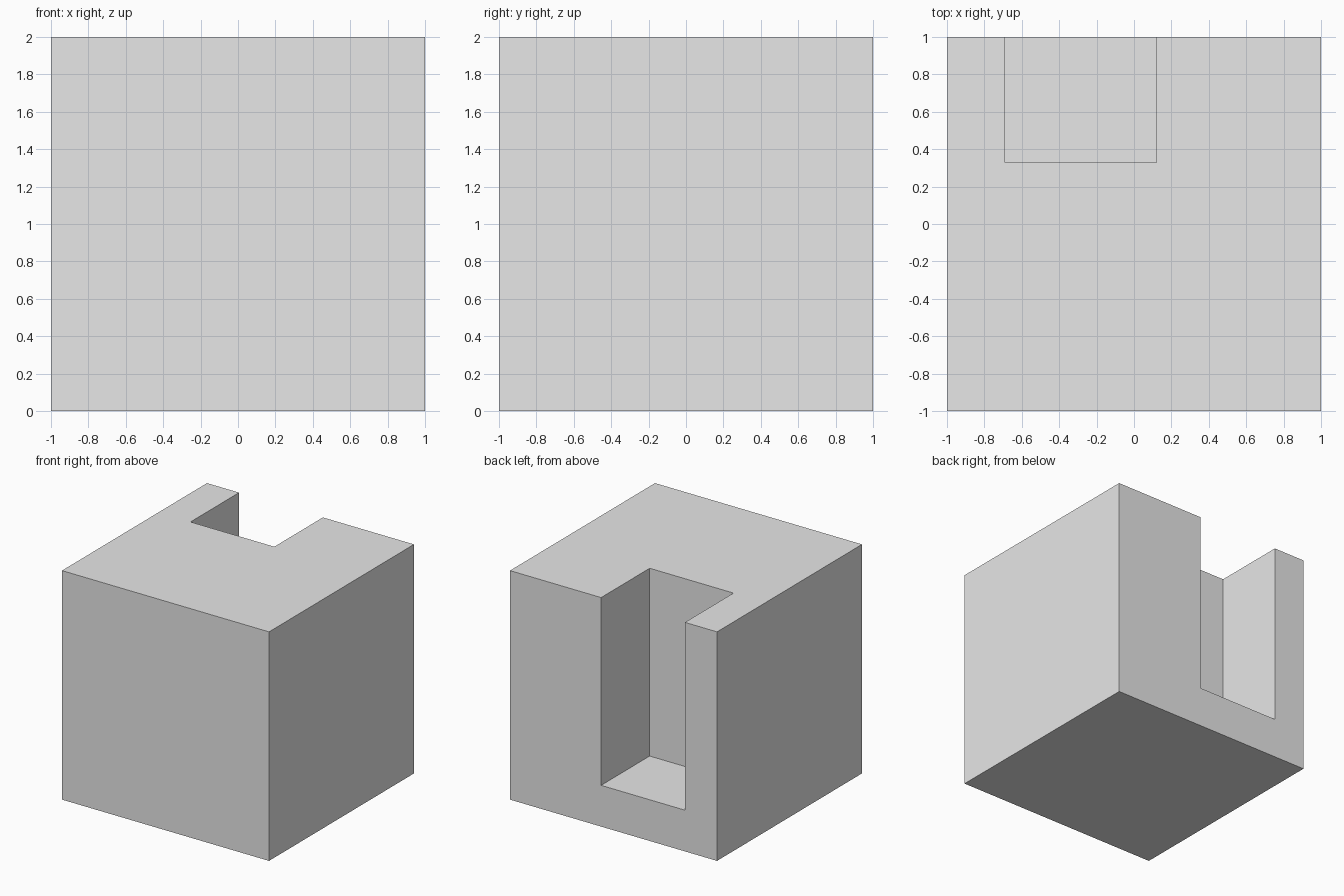
import bpy
from mathutils import Vector

if "Cube" in bpy.data.objects:
    bpy.data.objects.remove(bpy.data.objects["Cube"], do_unlink=True)


def box(name, low, high):
    """Axis-aligned box between two corners."""
    low, high = Vector(low), Vector(high)
    bpy.ops.mesh.primitive_cube_add(size=1, location=(low + high) / 2)
    obj = bpy.context.object
    obj.name = name
    obj.scale = high - low
    bpy.ops.object.transform_apply(location=False, rotation=False, scale=True)
    return obj


# Plain grey material
grey = bpy.data.materials.new("light_grey")
grey.use_nodes = True
colour = (0.8, 0.8, 0.8, 1)
grey.diffuse_color = colour
grey.node_tree.nodes["Principled BSDF"].inputs["Base Color"].default_value = colour

# Slot, open at the back and the top
cutter = box("slot_cutter", (-0.69, 0.33, 0.36), (0.12, 1.2, 2.2))
cutter.hide_render = True

# Solid block with the slot cut out
block = box("slotted_block", (-1, -1, 0), (1, 1, 2))
block.data.materials.append(grey)
cut = block.modifiers.new("slot", "BOOLEAN")
cut.operation = "DIFFERENCE"
cut.solver = "EXACT"
cut.object = cutter
bpy.ops.object.modifier_apply(modifier=cut.name)
bpy.data.objects.remove(cutter, do_unlink=True)
